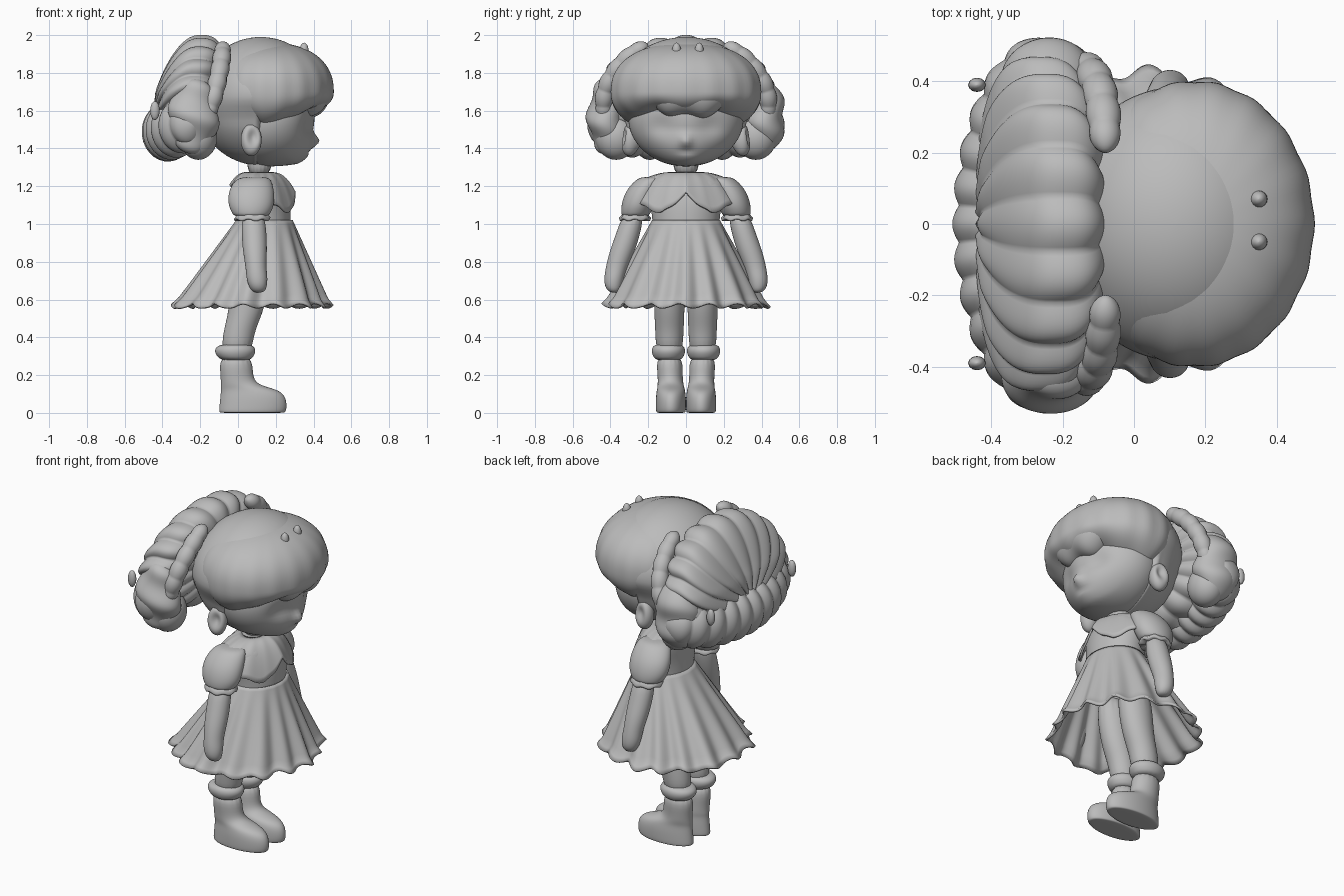
import bpy, bmesh
from math import sin, cos, pi, exp
from mathutils import Vector

if "Cube" in bpy.data.objects:
    bpy.data.objects.remove(bpy.data.objects["Cube"])

clay = bpy.data.materials.new("clay_grey")
clay.use_nodes = True
GREY = (0.5, 0.5, 0.5, 1)
clay.diffuse_color = GREY
clay.node_tree.nodes["Principled BSDF"].inputs["Base Color"].default_value = GREY


def skin(name, rings, caps=True, subsurf=0, thickness=0):
    """Bridge closed rings of points into one smooth surface."""
    bm = bmesh.new()
    loops = [[bm.verts.new(p) for p in ring] for ring in rings]
    n = len(loops[0])
    for a, b in zip(loops, loops[1:]):
        for i in range(n):
            j = (i + 1) % n
            bm.faces.new((a[i], a[j], b[j], b[i]))
    if caps:
        bm.faces.new(loops[0])
        bm.faces.new(loops[-1])
    bmesh.ops.recalc_face_normals(bm, faces=bm.faces)
    mesh = bpy.data.meshes.new(name)
    bm.to_mesh(mesh)
    bm.free()
    mesh.materials.append(clay)
    mesh.shade_smooth()
    obj = bpy.data.objects.new(name, mesh)
    bpy.context.collection.objects.link(obj)
    if thickness:
        obj.modifiers.new("thickness", "SOLIDIFY").thickness = thickness
    if subsurf:
        mod = obj.modifiers.new("smooth", "SUBSURF")
        mod.levels = mod.render_levels = subsurf


def loft(name, sections, side=1, n=16):
    """Stack of level ellipses: z, centre x, outward y, radius x, radius y."""
    rings = [[(cx + rx * cos(2 * pi * i / n), side * cy + ry * sin(2 * pi * i / n), z)
              for i in range(n)] for z, cx, cy, rx, ry in sections]
    skin(name, rings, subsurf=2)


def blob(name, centre, radii, shape=None, axis="z", p=1.0, nu=96, nv=40):
    """Ellipsoid with poles on an axis; shape(point, u) may reshape it."""
    rings = []
    for k in range(nv + 1):
        v = pi * (0.004 + 0.992 * k / nv)
        r, h = sin(v) ** p, abs(cos(v)) ** p * (1 if v < pi / 2 else -1)
        ring = []
        for i in range(nu):
            u = 2 * pi * i / nu
            d = (h, r * sin(u), r * cos(u)) if axis == "x" else (r * cos(u), r * sin(u), h)
            q = Vector(centre) + Vector([a * b for a, b in zip(d, radii)])
            ring.append(shape(q, u) if shape else q)
        rings.append(ring)
    skin(name, rings)


def sweep(name, path, radius, ribs, depth, n=20, steps=72):
    """Ribbed, round-ended lock of hair swept along a path of t in 0..1."""
    rings = []
    for k in range(steps + 1):
        t = k / steps
        c = path(t)
        tangent = (path(min(1, t + .01)) - path(max(0, t - .01))).normalized()
        side = tangent.cross(Vector((1, 0.05, 0.1))).normalized()
        up = tangent.cross(side)
        taper = max(0.02, 1 - abs(2 * t - 1) ** 6) ** .5
        rr = taper * (1 - depth * (1 - abs(sin(pi * ribs * t))))
        rings.append([c + side * cos(2 * pi * i / n) * radius[0] * rr
                      + up * sin(2 * pi * i / n) * radius[1] * rr for i in range(n)])
    skin(name, rings)


def bump(a, b, width):
    return exp(-((a - b) / width) ** 2)


# Face with a small nose, soft eye hollows and a pointed chin
def face_shape(q, u):
    if q.x > .16:
        front = min(1, (q.x - .16) / .08)
        low = max(0, 1.5 - q.z)
        q.x += front * (.42 * low * bump(q.y, 0, .16)
                        + .03 * bump(q.y, 0, .03) * bump(q.z, 1.44, .03)
                        - .02 * bump(abs(q.y), .13, .07) * bump(q.z, 1.52, .06)
                        - .012 * bump(q.y, 0, .05) * bump(q.z, 1.385, .015))
    return q


blob("face", (.16, 0, 1.56), (.245, .305, .255), face_shape)


# Combed scalp, pulled in behind the face
def scalp_shape(q, u):
    low = min(1, max(0, (1.66 - q.z) / .1))
    if q.x > .08:
        q.x = .08 + (q.x - .08) * (1 - .75 * low)
    q.y *= (1 - .12 * low) * (1 + .008 * sin(26 * q.z + 5 * q.x))
    return q


blob("scalp_hair", (.12, 0, 1.65), (.34, .385, .34), scalp_shape)


# Bangs with scalloped lower edge and long temples
def bangs_shape(q, u):
    k = 1 + .007 * bump(q.z, 1.7, .12) * cos(18 * u)
    if q.z < 1.7:
        q.z = 1.7 + (q.z - 1.7) * (.85 + .65 * sin(u) ** 6 + .07 * cos(7 * u))
        if q.x < .12:
            q.z = max(q.z, 1.6 - .3 * (q.x + .1))
    else:
        q.z = 1.7 + (q.z - 1.7) * 1.73
    return Vector((.17 + (q.x - .17) * k, q.y * k, q.z))


blob("bangs", (.17, 0, 1.7), (.335, .4, .15), bangs_shape, p=.88)
blob("middle_fringe", (.37, .02, 1.7), (.12, .23, .135),
     lambda q, u: q + Vector((0, 0, .012 * cos(30 * q.y))))


# Ribbed pillow of gathered hair, leaning forward and drooping at the back
def bun_shape(q, u):
    c = Vector((-.26, 0, 1.69))
    q = c + (q - c) * (1 - .075 * (1 - abs(cos(9 * u))))
    back = max(0, (c.x - q.x) / .175)
    q.z -= .13 * back ** 2
    q.x += .2 * max(0, q.z - 1.7)
    return q


blob("upper_bun", (-.27, 0, 1.69), (.175, .475, .312), bun_shape, "x", .72, nu=216)

# Lower ribbed roll wrapping the back
sweep("lower_bun", lambda t: Vector((-.375 + .6 * (t - .5) ** 2, 1.02 * (t - .5),
      1.485 + .25 * (t - .5) ** 2)), (.155, .135), 11, .13, n=28, steps=154)

for s, label in ((1, "left"), (-1, "right")):
    # Side curls, ruffled lock, ear and hair studs
    blob(label + "_side_curl", (-.235, s * .42, 1.57), (.13, .1, .2),
         lambda q, u: q + Vector((.01 * sin(30 * q.z), .012 * sin(32 * q.z + 6 * q.x), 0)))
    blob(label + "_low_curl", (-.21, s * .37, 1.46), (.1, .11, .12))
    sweep(label + "_ruffle_lock", lambda t: Vector((-.08 - .09 * t ** 2,
          s * (.2 + .235 * sin(pi / 2 * min(1, t * 1.2))), 1.945 - .4 * t ** 1.3)),
          (.05, .05), 6, .12)
    blob(label + "_ear", (.07, s * .3, 1.445), (.055, .05, .085),
         lambda q, u: q - Vector((0, s * .035 * bump(q.x, .08, .03)
                                  * bump(q.z, 1.46, .045), 0)), nu=40, nv=24)
    blob(label + "_hair_stud", (.35, s * .06 + .01, 1.915), (.024, .024, .045), nu=16, nv=10)
    blob(label + "_bun_pin", (-.44, s * .39, 1.6), (.025, .02, .05), nu=12, nv=10)

    # Puffed sleeve with flared cuff
    loft(label + "_sleeve", [
        (1.25, .09, .18, .06, .05), (1.235, .08, .19, .1, .08), (1.17, .07, .235, .125, .09),
        (1.1, .07, .255, .125, .09), (1.06, .07, .265, .105, .08),
        (1.035, .07, .27, .09, .07)], s)
    angles = [2 * pi * i / 56 for i in range(56)]
    skin(label + "_sleeve_cuff", [
        [(.075 + 1.15 * r * cos(a), s * .27 + r * sin(a), z + .005 * cos(7 * a)) for a in angles]
        for r, z in ((.06, 1.06), (.072, 1.045), (.084, 1.03), (.08, 1.02), (.05, 1.022))])

    # Arm with mitten hand
    loft(label + "_arm", [
        (1.07, .08, .275, .06, .055), (.95, .085, .305, .068, .066), (.85, .09, .34, .065, .068),
        (.77, .095, .368, .055, .058), (.72, .1, .38, .058, .054), (.67, .105, .385, .05, .048),
        (.635, .11, .38, .03, .025)], s)

    # Leg, stocking cuff and boot
    loft(label + "_leg", [
        (.85, .08, .088, .11, .085), (.6, .055, .088, .1, .083), (.5, .03, .088, .09, .08),
        (.42, .002, .088, .084, .076), (.3, -.01, .088, .08, .07)], s)
    loft(label + "_boot_cuff", [
        (.275, -.01, .093, .075, .065), (.3, -.015, .093, .1, .084),
        (.325, -.015, .093, .112, .092), (.35, -.015, .093, .105, .087),
        (.365, -.01, .093, .07, .065)], s)
    loft(label + "_boot", [
        (0, .075, .08, .165, .07), (.002, .075, .08, .18, .08), (.03, .08, .08, .183, .082),
        (.08, .08, .08, .178, .082), (.115, .068, .08, .162, .077), (.135, .035, .08, .13, .073),
        (.155, .003, .082, .096, .069), (.2, -.008, .084, .086, .067),
        (.31, -.012, .088, .092, .074)], s)

# Neck and bodice
loft("neck", [(1.42, .12, 0, .07, .07), (1.24, .11, 0, .07, .075)])
loft("bodice", [(.97, .135, 0, .148, .18), (1.0, .135, 0, .148, .18), (1.1, .135, 0, .148, .19),
     (1.19, .12, 0, .14, .23), (1.24, .115, 0, .12, .2), (1.28, .11, 0, .065, .08)])

# Wide collar with two pointed flaps in front
collar = []
for k in range(13):
    t = k / 12
    ring = []
    for i in range(128):
        a = 2 * pi * i / 128
        front = max(0, cos(a))
        flap = front ** .7 * (.25 + .75 * min(1, abs(sin(a)) / .5)) * .16
        z = 1.275 - .07 * t ** 1.5 - flap * t ** 2 + .005 * t * cos(14 * a)
        rx = .065 + (.09 + .04 * front) * t ** .7
        ring.append((.11 + rx * cos(a), (.075 + .2 * t ** .75) * sin(a), z))
    collar.append(ring)
skin("collar", collar, caps=False, thickness=.012)

# Pleated open skirt with wavy hem
skirt = []
for k in range(25):
    t = k / 24
    ring = []
    for i in range(192):
        a = 2 * pi * i / 192
        fold = .018 * t * cos(16 * a + .8 * sin(3 * a)) + .01 * t * cos(7 * a)
        flare = t + .05 * max(0, t - .93) / .07
        rx, ry = .15 + .25 * flare + fold, .18 + .235 * flare + fold
        z = 1.02 - .45 * t + .012 * t ** 4 * cos(16 * a + 1.5)
        ring.append((.14 - .075 * t + rx * cos(a), ry * sin(a), z))
    skirt.append(ring)
skin("skirt", skirt, caps=False, thickness=.012)
